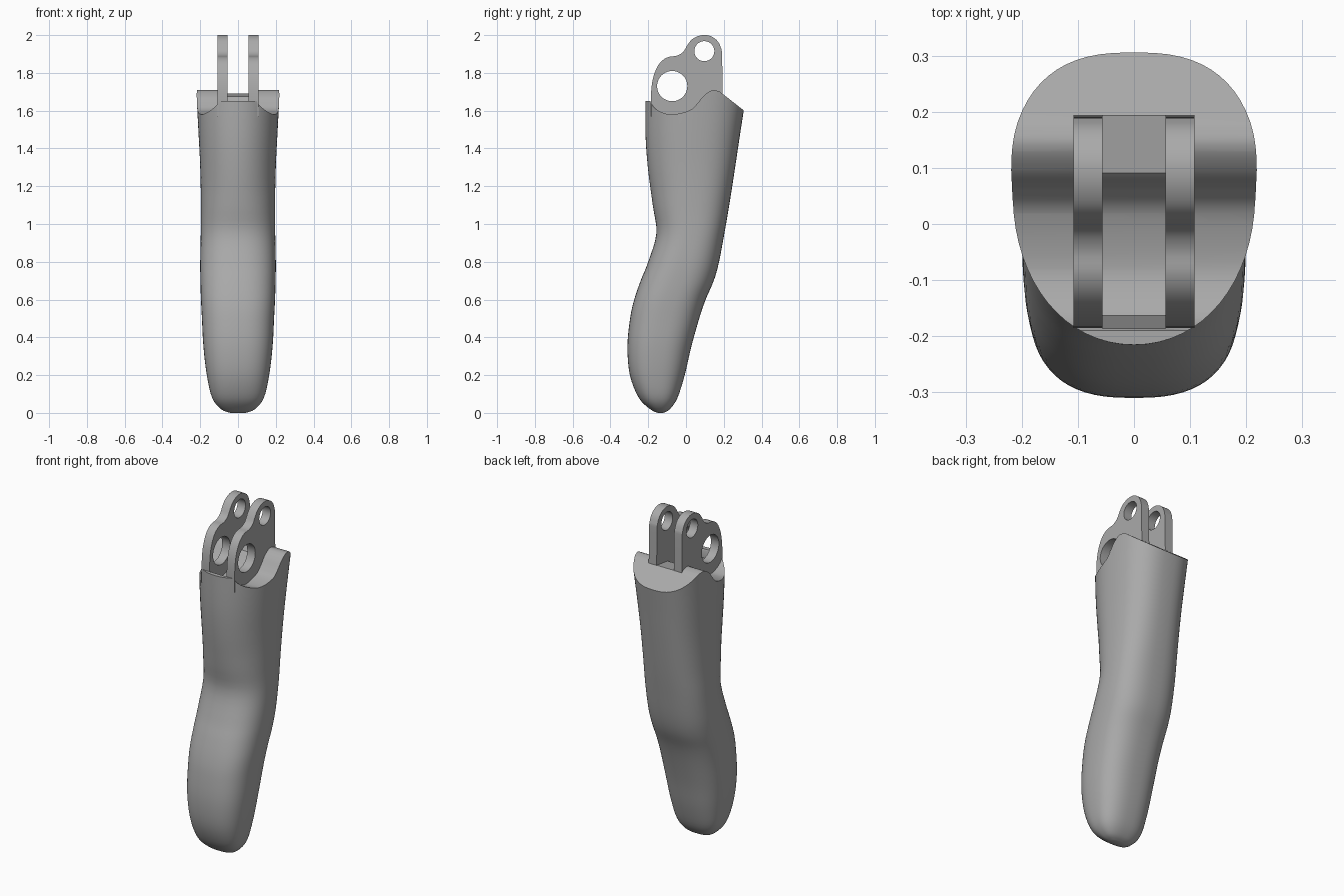
import bpy, bmesh, math
from mathutils import Vector

if "Cube" in bpy.data.objects:
    bpy.data.objects.remove(bpy.data.objects["Cube"])

grey = bpy.data.materials.new("matte grey")
grey.use_nodes = True
colour = (0.4, 0.4, 0.4, 1)
grey.diffuse_color = colour
grey.node_tree.nodes["Principled BSDF"].inputs["Base Color"].default_value = colour


def smooth_path(points, steps):
    """Catmull-Rom interpolation through tuples of any length."""
    pts = [Vector(p) for p in points]
    pts = [pts[0]] + pts + [pts[-1]]
    path = []
    for a, b, c, d in zip(pts, pts[1:], pts[2:], pts[3:]):
        for i in range(steps):
            t = i / steps
            path.append(b + (c - a) * (t / 2) + (a * 2 - b * 5 + c * 4 - d) * (t * t / 2)
                        + (b * 3 - a - c * 3 + d) * (t ** 3 / 2))
    return path + [pts[-1]]


def make_object(name, bm):
    bmesh.ops.recalc_face_normals(bm, faces=bm.faces)
    mesh = bpy.data.meshes.new(name)
    bm.to_mesh(mesh)
    bm.free()
    obj = bpy.data.objects.new(name, mesh)
    bpy.context.collection.objects.link(obj)
    mesh.materials.append(grey)
    return obj


def prism(name, outline, x0, x1):
    """Side outline in (y, z) extruded from x0 to x1."""
    bm = bmesh.new()
    face = bm.faces.new([bm.verts.new((x0, p[0], p[1])) for p in outline])
    made = bmesh.ops.extrude_face_region(bm, geom=[face])["geom"]
    bmesh.ops.translate(bm, vec=(x1 - x0, 0, 0),
                        verts=[v for v in made if isinstance(v, bmesh.types.BMVert)])
    return make_object(name, bm)


def subtract(obj, cutter):
    cutter.hide_render = True
    mod = obj.modifiers.new("cut", "BOOLEAN")
    mod.operation, mod.solver, mod.object = "DIFFERENCE", "EXACT", cutter
    bpy.context.view_layer.objects.active = obj
    bpy.ops.object.modifier_apply(modifier=mod.name)
    bpy.data.objects.remove(cutter)


def shade(obj):
    bpy.ops.object.select_all(action="DESELECT")
    obj.select_set(True)
    bpy.context.view_layer.objects.active = obj
    bpy.ops.object.shade_smooth_by_angle(angle=math.radians(30))


def circle(y, z, r, count=40):
    return [(y + r * math.cos(math.tau * i / count), z + r * math.sin(math.tau * i / count))
            for i in range(count)]


# Finger body: rings of (height, front y, back y, half width)
stations = [
    (0, -.15, -.12, .04), (.02, -.19, -.085, .09), (.08, -.25, -.045, .137),
    (.2, -.297, -.007, .165), (.35, -.31, .028, .183), (.5, -.296, .07, .191),
    (.6, -.274, .104, .196), (.7, -.24, .147, .199), (.8, -.2, .175, .2),
    (.95, -.157, .203, .197), (1.1, -.176, .229, .196), (1.3, -.202, .26, .2),
    (1.5, -.215, .29, .21), (1.8, -.214, .337, .226)]
SIDES = 64
bm = bmesh.new()
rings = []
for z, front, back, half in smooth_path(stations, 4):
    mid = (front + back) / 2
    rise = min(1, max(0, (z - .6) / .6))
    ring = []
    for i in range(SIDES):
        a = math.tau * i / SIDES
        c, s = math.cos(a), math.sin(a)
        n = 2.6 if s > 0 else 2.6 - .55 * rise   # front is rounder near the joint
        x = math.copysign(abs(c) ** (2 / n), c) * half
        y = math.copysign(abs(s) ** (2 / n), s) * (back - front) / 2 + mid
        ring.append(bm.verts.new((x, y, z)))
    rings.append(ring)
for low, high in zip(rings, rings[1:]):
    for i in range(SIDES):
        j = (i + 1) % SIDES
        bm.faces.new((low[i], low[j], high[j], high[i]))
bm.faces.new(rings[0])
bm.faces.new(rings[-1])
body = make_object("finger_body", bm)

# Scooped saddle across the top of the body
saddle = smooth_path([(-.19, 1.65), (-.165, 1.613), (-.12, 1.588), (-.065, 1.58), (.02, 1.602),
                      (.06, 1.638), (.095, 1.68), (.14, 1.708), (.18, 1.7)], 4)
subtract(body, prism("saddle_cutter", [(-.5, 1.652), (-.19, 1.652)] + saddle[1:]
                     + [(.5, 1.449), (.5, 2.2), (-.5, 2.2)], -.5, .5))

# Recess between the two lugs: clearance arc, then a sloping floor
LUG_IN, LUG_OUT = .056, .108
arc = [(-.073 + .13 * math.cos(a), 1.73 + .13 * math.sin(a))
       for a in [math.radians(237 + 6 * i) for i in range(12)]]
subtract(body, prism("recess_cutter", [(-.186, 2), (-.186, 1.6)] + arc
                     + [(.007, 1.665), (.196, 1.69), (.196, 2)], -LUG_IN, LUG_IN))
shade(body)

# Hinge lugs, each with two pin holes
lug_outline = smooth_path([(-.185, 1.57), (-.185, 1.69), (-.175, 1.77), (-.153, 1.83),
                           (-.125, 1.866), (-.09, 1.885), (-.048, 1.891), (-.015, 1.911),
                           (.008, 1.948), (.034, 1.979), (.075, 1.998), (.12, 1.998),
                           (.162, 1.974), (.184, 1.935), (.191, 1.88), (.195, 1.6)], 4)
for side, name in ((1, "left_lug"), (-1, "right_lug")):
    lug = prism(name, lug_outline, side * LUG_IN, side * LUG_OUT)
    for y, z, r in ((.097, 1.915, .053), (-.073, 1.73, .08)):
        subtract(lug, prism("pin_cutter", circle(y, z, r), -.3, .3))
    shade(lug)
